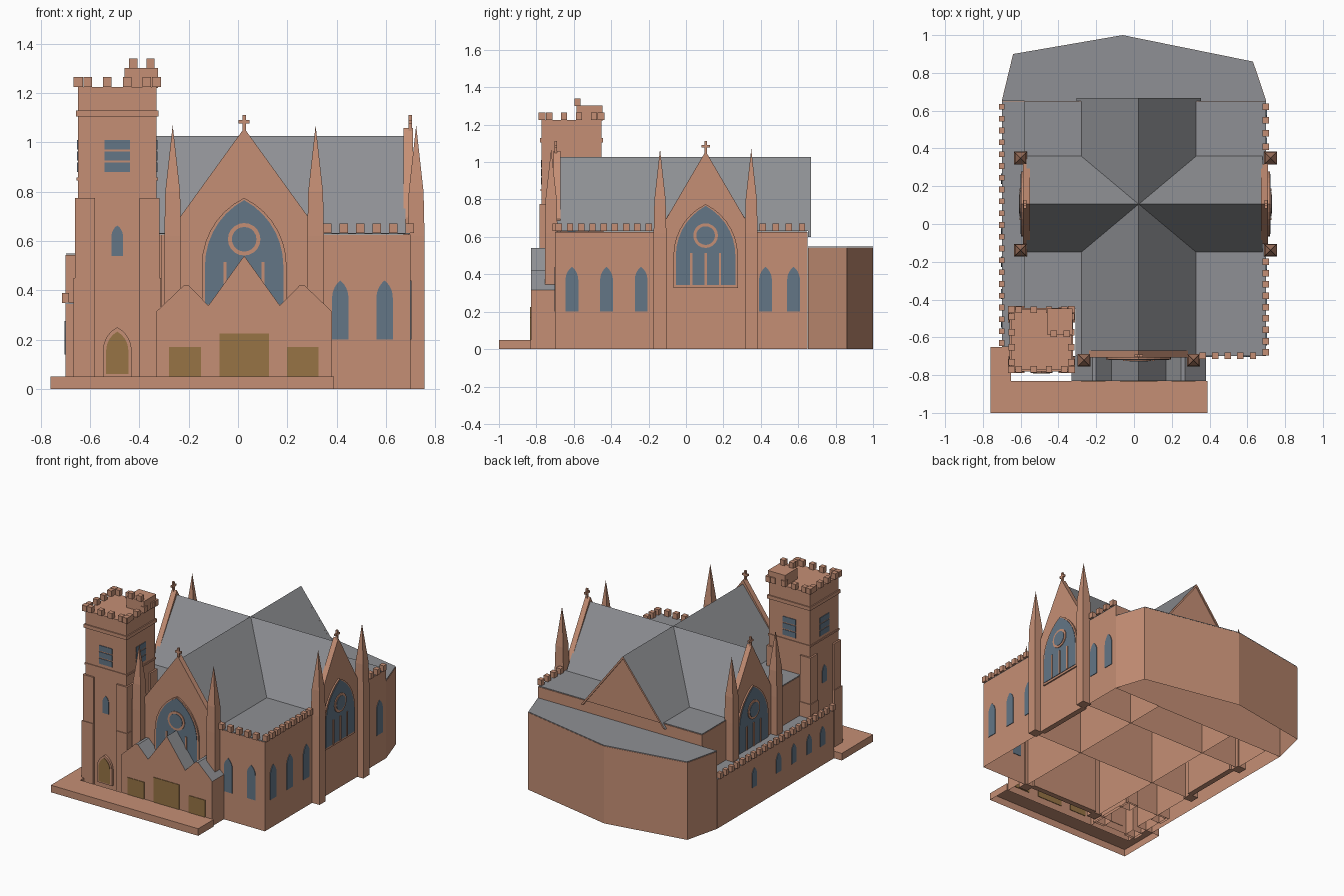
import bpy, bmesh, math
from mathutils import Matrix, Vector

cube = bpy.data.objects.get("Cube")
if cube:
    bpy.data.objects.remove(cube)


def material(name, rgb):
    m = bpy.data.materials.new(name)
    m.use_nodes = True
    m.diffuse_color = (*rgb, 1)
    m.node_tree.nodes["Principled BSDF"].inputs["Base Color"].default_value = (*rgb, 1)
    return m


STONE = material("warm sandstone", (0.56, 0.275, 0.178))
SLATE = material("grey slate", (0.275, 0.28, 0.297))
GLASS = material("blue glass", (0.125, 0.18, 0.24))
WOOD = material("olive wood", (0.31, 0.175, 0.06))


def finish(name, bm, mat, top=None, hollow=False):
    """Turn a bmesh into an object; upward faces take the top material."""
    bmesh.ops.recalc_face_normals(bm, faces=bm.faces)
    bm.normal_update()
    if hollow:
        down = [f for f in bm.faces if f.normal.z < -0.9]
        bmesh.ops.delete(bm, geom=down, context='FACES')
    me = bpy.data.meshes.new(name)
    me.materials.append(mat)
    if top:
        me.materials.append(top)
        for f in bm.faces:
            f.material_index = int(f.normal.z > 0.1)
    bm.to_mesh(me)
    bm.free()
    ob = bpy.data.objects.new(name, me)
    bpy.context.collection.objects.link(ob)
    return ob


def solid(name, pts, lo, hi, mat=STONE, M=Matrix(), plan=False, top=None, hollow=False):
    """Extrude an upright (u, z) profile along depth, or a floor plan along z."""
    bm = bmesh.new()
    place = (lambda u, v, d: (u, v, d)) if plan else (lambda u, v, d: (u, d, v))
    a, b = [[bm.verts.new(M @ Vector(place(u, v, d))) for u, v in pts] for d in (lo, hi)]
    bm.faces.new(a)
    bm.faces.new(b[::-1])
    for i in range(len(pts)):
        j = (i + 1) % len(pts)
        bm.faces.new((a[i], a[j], b[j], b[i]))
    return finish(name, bm, mat, top, hollow)


def rect(x0, x1, z0, z1):
    return [(x0, z0), (x1, z0), (x1, z1), (x0, z1)]


def box(name, x0, x1, y0, y1, z0, z1, **kw):
    return solid(name, rect(x0, x1, y0, y1), z0, z1, plan=True, **kw)


def arch(c, w, z0, spring, apex, n=7):
    """Pointed arch outline."""
    h = apex - spring
    r = (w * w + h * h) / (2 * w)
    end = math.asin(min(1, h / r))
    right = [(w - r + r * math.cos(end * i / n), spring + r * math.sin(end * i / n)) for i in range(n + 1)]
    pts = [(w, z0)] + right
    return [(c + x, z) for x, z in pts] + [(c - x, z) for x, z in pts[::-1] if x > 1e-4]


def face(angle, x, y):
    """Frame whose local -y looks out of a wall."""
    return Matrix.Translation((x, y, 0)) @ Matrix.Rotation(math.radians(angle), 4, 'Z')


def merlons(name, spots, z, w=0.034, h=0.04):
    bm = bmesh.new()
    for x, y in spots:
        M = Matrix.Translation((x, y, z + h / 2)) @ Matrix.Diagonal((w, w, h, 1))
        bmesh.ops.create_cube(bm, size=1, matrix=M)
    return finish(name, bm, STONE)


def row(a, b, n):
    a, b = Vector(a), Vector(b)
    return [tuple(a.lerp(b, i / (n - 1))) for i in range(n)]


def pinnacle(name, M, u):
    """Square buttress with a tall spire."""
    bm = bmesh.new()
    loops = [[bm.verts.new(M @ Vector((u + sx * w, -0.021 + sy * w, z)))
              for sx, sy in ((-1, -1), (1, -1), (1, 1), (-1, 1))]
             for w, z in ((0.034, 0), (0.034, 0.62), (0.03, 0.8))]
    tip = bm.verts.new(M @ Vector((u, -0.021, 1.07)))
    bm.faces.new(loops[0])
    for i in range(4):
        j = (i + 1) % 4
        for lo, hi in zip(loops, loops[1:]):
            bm.faces.new((lo[i], lo[j], hi[j], hi[i]))
        bm.faces.new((loops[2][i], loops[2][j], tip))
    finish(name, bm, STONE)


def gable_front(name, M, h, offset):
    """Gabled wall with great window, cross and two pinnacles."""
    solid(name + "_gable_wall", [(-h, 0), (h, 0), (h, 0.695), (0, 1.058), (-h, 0.695)], -0.008, 0.03, M=M)
    solid(name + "_window_frame", arch(0, 0.172, 0.328, 0.5, 0.775), -0.018, -0.008, M=M)
    solid(name + "_window_glass", arch(0, 0.159, 0.343, 0.5, 0.766), -0.021, -0.013, GLASS, M)
    for u in (-0.077, 0, 0.077):
        solid(name + "_mullion", rect(u - 0.006, u + 0.006, 0.343, 0.515), -0.026, -0.02, M=M)
    # Rose window: stone disc with a glass centre
    for part, r, d, mat in (("rose_ring", 0.066, 0.026, STONE), ("rose_glass", 0.05, 0.029, GLASS)):
        circle = [(r * math.cos(math.tau * i / 20), 0.607 + r * math.sin(math.tau * i / 20)) for i in range(20)]
        solid(name + "_" + part, circle, -d, -d + 0.008, mat, M)
    solid(name + "_cross_post", rect(-0.007, 0.007, 1.04, 1.112), -0.004, 0.01, M=M)
    solid(name + "_cross_arm", rect(-0.022, 0.022, 1.077, 1.091), -0.004, 0.01, M=M)
    for s in (-1, 1):
        pinnacle(name + "_pinnacle", M, s * offset)


def hall(name, plan, height):
    """Open-bottomed walls with a flat slate roof."""
    solid(name + "_walls", plan, 0, height - 0.006, plan=True, hollow=True)
    c = sum((Vector(p) for p in plan), Vector((0, 0))) / len(plan)
    solid(name + "_flat_roof", [tuple(c + (Vector(p) - c) * 0.997) for p in plan],
          height - 0.005, height, SLATE, plan=True)


# Main body, low aisle and rear annex
hall("main", [(-0.58, 0.65), (-0.58, -0.45), (-0.31, -0.45), (-0.31, -0.7), (0.7, -0.7), (0.7, 0.65)], 0.633)
hall("aisle", rect(-0.7, -0.575, -0.65, 0.65), 0.35)
hall("annex", [(-0.7, 0.652), (0.7, 0.652), (0.63, 0.86), (-0.06, 1), (-0.64, 0.9)], 0.55)

# Inner walls of the nave and transept
box("nave_inner_walls", -0.28, 0.33, -0.695, 0.645, 0, 0.62, hollow=True)
box("transept_inner_walls", -0.575, 0.695, -0.15, 0.36, 0, 0.622, hollow=True)

# Crossing pitched roofs, with overhanging eaves at the rear
solid("nave_roof", [(-0.28, 0.632), (0.33, 0.632), (0.025, 1.028)], -0.69, 0.66, STONE, top=SLATE)
solid("transept_roof", [(-0.255, 0.632), (0.255, 0.632), (0, 1.027)], 0.02, 1.27, STONE,
      face(90, 0.7, 0.105), top=SLATE)
solid("rear_eaves", [(-0.305, 0.6), (0.025, 1.028), (0.355, 0.6), (0.34, 0.6), (0.025, 1.009), (-0.29, 0.6)],
      0.651, 0.668, STONE, top=SLATE)

# Three gabled fronts
gable_front("nave", face(0, 0.025, -0.7), 0.262, 0.29)
gable_front("left_transept", face(90, 0.702, 0.105), 0.212, 0.244)
gable_front("right_transept", face(-90, -0.58, 0.105), 0.212, 0.244)

# Battlements
merlons("left_battlements", row((0.697, -0.68), (0.697, -0.2), 9) + row((0.697, 0.41), (0.697, 0.62), 4), 0.632)
merlons("front_battlements", row((0.363, -0.697), (0.63, -0.697), 5), 0.632)
merlons("aisle_battlements", row((-0.7, -0.63), (-0.7, 0.62), 21), 0.348, 0.03)

# Lancet windows
SIDE, AISLE, FRONT = face(90, 0.7, 0), face(-90, -0.7, 0), face(0, 0, -0.7)
for y in (-0.61, -0.425, -0.24, 0.425, 0.575):
    solid("left_lancet", arch(y, 0.034, 0.2, 0.37, 0.44), -0.004, 0.004, GLASS, SIDE)
for x in (0.415, 0.595):
    solid("front_lancet", arch(x, 0.033, 0.2, 0.37, 0.44), -0.004, 0.004, GLASS, FRONT)
for y in (0.24, -0.03, -0.2, -0.37, -0.52):
    solid("aisle_lancet", arch(-y, 0.027, 0.14, 0.22, 0.275), -0.004, 0.004, GLASS, AISLE)

# Porch with three peaks and wooden doors
solid("porch", [(-0.33, 0), (0.38, 0), (0.38, 0.315), (0.27, 0.42), (0.25, 0.42), (0.17, 0.338), (0.025, 0.54),
                (-0.12, 0.338), (-0.2, 0.42), (-0.22, 0.42), (-0.33, 0.315)],
      -0.83, -0.7, STONE, top=SLATE, hollow=True)
for x0, x1, z in ((-0.28, -0.15, 0.17), (-0.075, 0.125, 0.225), (0.198, 0.326, 0.17)):
    solid("porch_door", rect(x0, x1, 0.05, z), -0.834, -0.826, WOOD)

# Entrance platform
solid("platform", [(-0.76, -1), (0.39, -1), (0.39, -0.83), (-0.65, -0.83), (-0.65, -0.65), (-0.76, -0.65)],
      0, 0.05, plan=True, hollow=True)

# Tower shaft, string courses and corner buttresses
TX, TY, TW = -0.49, -0.612, 0.16
box("tower_shaft", TX - TW, TX + TW, TY - TW, TY + TW, 0, 1.225, hollow=True)
for z, t, g in ((1.105, 0.025, 0.008), (0.845, 0.012, 0.005)):
    w = TW + g
    box("tower_string_course", TX - w, TX + w, TY - w, TY + w, z, z + t)
for sx in (-1, 1):
    for sy in (-1, 1):
        for g, z in ((0.012, 0.775), (0.017, 0.45)):
            xs = sorted((TX + sx * (TW + g), TX + sx * 0.09))
            ys = sorted((TY + sy * (TW + g), TY + sy * 0.09))
            box("tower_buttress", *xs, *ys, 0, z, hollow=True)

# Tower battlements and stair turret
spots = []
for k in (-1, -0.75, -0.25, 0.25, 0.75, 1):
    a, e = k * TW, TW - 0.003
    spots += [(TX + a, TY - e), (TX + a, TY + e), (TX - e, TY + a), (TX + e, TY + a)]
merlons("tower_battlements", spots, 1.225)
box("stair_turret", -0.46, -0.325, -0.585, -0.447, 1.22, 1.302)
merlons("turret_battlements", [(-0.425, -0.58), (-0.355, -0.58)], 1.3)

# Tower windows
for angle in (0, 90, 180, 270):
    M = face(angle, TX, TY)
    for z in (0.88, 0.926, 0.972):
        solid("belfry_louvre", rect(-0.052, 0.052, z, z + 0.038), -TW - 0.004, -TW + 0.004, GLASS, M)
    if angle != 180:
        solid("tower_lancet", arch(0, 0.023, 0.54, 0.62, 0.663), -TW - 0.004, -TW + 0.004, GLASS, M)

# Tower door
DOOR = face(0, TX, TY)
solid("tower_door_frame", arch(0, 0.058, 0.05, 0.155, 0.25), -TW - 0.016, -TW + 0.003, M=DOOR)
solid("tower_door", arch(0, 0.045, 0.06, 0.155, 0.232), -TW - 0.02, -TW - 0.012, WOOD, DOOR)
